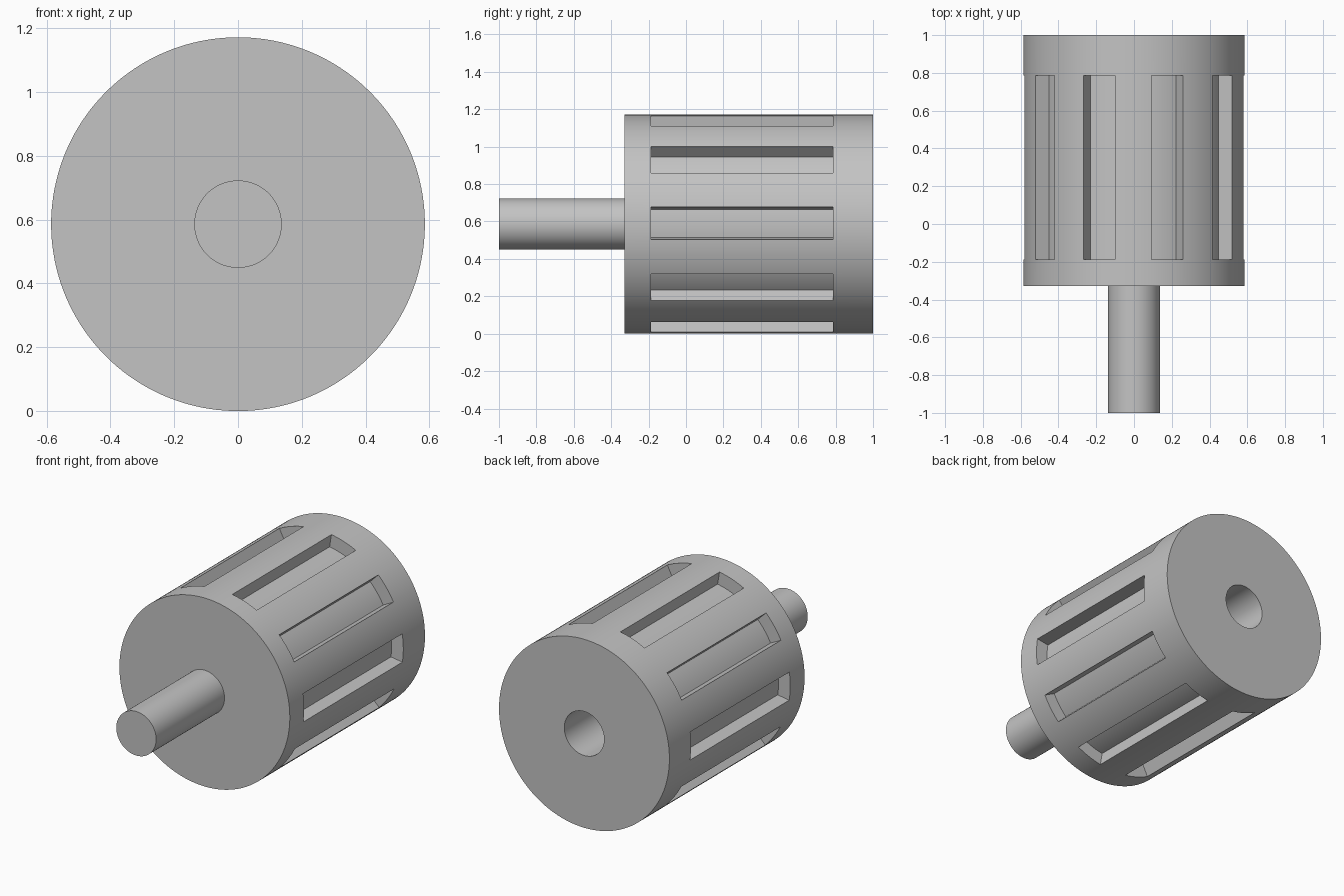
import bpy, bmesh
from math import sin, cos, radians

if "Cube" in bpy.data.objects:
    bpy.data.objects.remove(bpy.data.objects["Cube"])

DRUM_R, FLOOR_R, BORE_R = 0.586, 0.506, 0.137
FRONT, BACK, BORE_END = -0.328, 1.0, 0.33
SLOT_FRONT, SLOT_BACK = -0.187, 0.787
SLOTS, SEGS = 10, 8
HALF_SLOT, TILT = 8.6, 0.4

grey = bpy.data.materials.new("plain grey")
grey.use_nodes = True
colour = (0.55, 0.55, 0.55, 1)
grey.diffuse_color = colour
grey.node_tree.nodes["Principled BSDF"].inputs["Base Color"].default_value = colour


def point(radius, y, angle):
    """Point around the long axis; angle in degrees from +x towards up."""
    a = radians(angle)
    return (radius * cos(a), y, DRUM_R + radius * sin(a))


def add_face(bm, points):
    unique = list(dict.fromkeys(points))
    bm.faces.new([bm.verts.new(p) for p in unique])


def lathe(bm, profile, columns):
    """Sweep a (radius, y) profile through each angular column."""
    for a, b, _ in columns:
        for (r0, y0), (r1, y1) in zip(profile, profile[1:]):
            add_face(bm, [point(r0, y0, a), point(r1, y1, a),
                          point(r1, y1, b), point(r0, y0, b)])


def finish(bm, name):
    bmesh.ops.remove_doubles(bm, verts=bm.verts, dist=0.00005)
    bmesh.ops.recalc_face_normals(bm, faces=bm.faces)
    mesh = bpy.data.meshes.new(name)
    bm.to_mesh(mesh)
    bm.free()
    mesh.materials.append(grey)
    obj = bpy.data.objects.new(name, mesh)
    bpy.context.collection.objects.link(obj)
    bpy.ops.object.select_all(action='DESELECT')
    obj.select_set(True)
    bpy.context.view_layer.objects.active = obj
    bpy.ops.object.shade_smooth_by_angle(angle=radians(30))


# Angular columns: alternating slot and rib
pitch = 360 / SLOTS
columns = []
for k in range(SLOTS):
    start = TILT + k * pitch - HALF_SLOT
    middle, end = start + 2 * HALF_SLOT, start + pitch
    for lo, hi, is_slot in ((start, middle, True), (middle, end, False)):
        step = (hi - lo) / SEGS
        columns += [(lo + i * step, lo + (i + 1) * step, is_slot) for i in range(SEGS)]

# Drum: front cap and rim, back rim, cap and blind bore
drum = bmesh.new()
lathe(drum, [(0, FRONT), (DRUM_R, FRONT), (DRUM_R, SLOT_FRONT)], columns)
lathe(drum, [(DRUM_R, SLOT_BACK), (DRUM_R, BACK), (BORE_R, BACK),
             (BORE_R, BORE_END), (0, BORE_END)], columns)

# Ribs keep the outer radius; slots drop to the floor with end walls
lathe(drum, [(DRUM_R, SLOT_FRONT), (DRUM_R, SLOT_BACK)], [c for c in columns if not c[2]])
lathe(drum, [(DRUM_R, SLOT_FRONT), (FLOOR_R, SLOT_FRONT),
             (FLOOR_R, SLOT_BACK), (DRUM_R, SLOT_BACK)], [c for c in columns if c[2]])

# Radial side walls of the slots
for k in range(SLOTS):
    for side in (-HALF_SLOT, HALF_SLOT):
        angle = TILT + k * pitch + side
        add_face(drum, [point(DRUM_R, SLOT_FRONT, angle), point(DRUM_R, SLOT_BACK, angle),
                        point(FLOOR_R, SLOT_BACK, angle), point(FLOOR_R, SLOT_FRONT, angle)])
finish(drum, "slotted_drum")

# Shaft
shaft = bmesh.new()
lathe(shaft, [(0, -1), (BORE_R, -1), (BORE_R, FRONT + 0.01), (0, FRONT + 0.01)], columns)
finish(shaft, "shaft")
